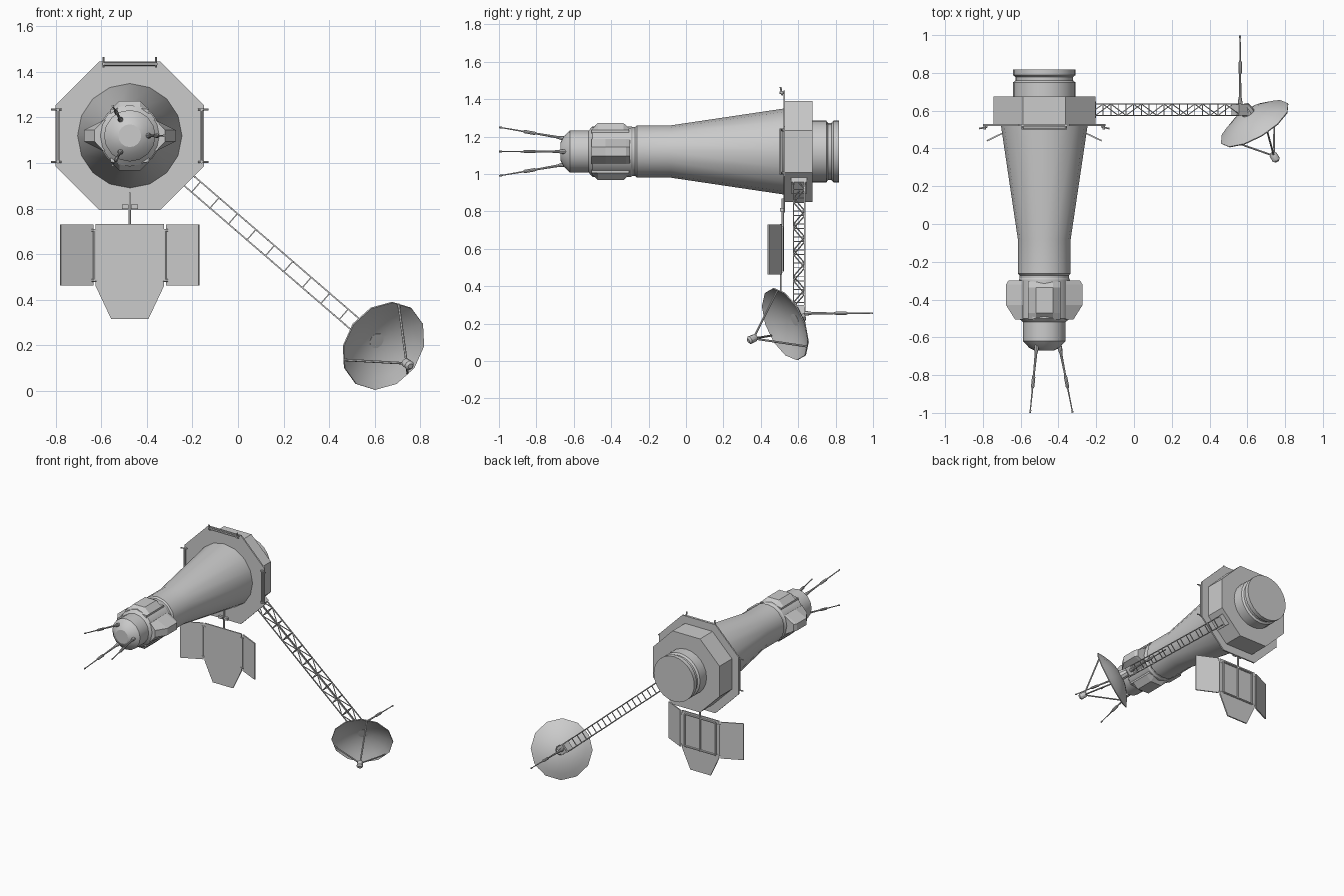
import bpy, bmesh, math
from mathutils import Vector, Matrix

if "Cube" in bpy.data.objects:
    bpy.data.objects.remove(bpy.data.objects["Cube"])

CX, CZ = -0.475, 1.12                 # long axis of the spacecraft body
AXIS = Vector((CX, 0, CZ))
Y = Vector((0, 1, 0))


def finish(name, bm, smooth=None):
    bmesh.ops.recalc_face_normals(bm, faces=bm.faces)
    me = bpy.data.meshes.new(name)
    bm.to_mesh(me)
    bm.free()
    ob = bpy.data.objects.new(name, me)
    bpy.context.collection.objects.link(ob)
    if smooth:
        bpy.ops.object.select_all(action='DESELECT')
        ob.select_set(True)
        bpy.context.view_layer.objects.active = ob
        bpy.ops.object.shade_smooth_by_angle(angle=math.radians(smooth))
    return ob


def add_loft(bm, rings):
    vs = [[bm.verts.new(p) for p in r] for r in rings]
    n = len(vs[0])
    for a, b in zip(vs, vs[1:]):
        for i in range(n):
            bm.faces.new((a[i], a[(i + 1) % n], b[(i + 1) % n], b[i]))
    bm.faces.new(vs[0])
    bm.faces.new(vs[-1])


def add_lathe(bm, prof, origin, axis, n, turn=0.0):
    """Revolve (distance along axis, radius) pairs about an axis."""
    q = Vector(axis).to_track_quat('Z', 'Y')
    ang = [2 * math.pi * (i + turn) / n for i in range(n)]
    add_loft(bm, [[Vector(origin) + q @ Vector((r * math.cos(t), r * math.sin(t), h))
                   for t in ang] for h, r in prof])


def lathe(name, prof, origin, axis, n, turn=0.0, smooth=None):
    bm = bmesh.new()
    add_lathe(bm, prof, origin, axis, n, turn)
    return finish(name, bm, smooth)


def rods(name, segs, n=6):
    bm = bmesh.new()
    for a, b, r in segs:
        a, b = Vector(a), Vector(b)
        add_lathe(bm, [(0, r), ((b - a).length, r)], a, b - a, n, 0.5)
    return finish(name, bm, 40)


def box(name, centre, size, rot=None):
    bm = bmesh.new()
    m = Matrix.Translation(centre) @ (rot or Matrix()) @ Matrix.Diagonal((*size, 1))
    bmesh.ops.create_cube(bm, size=1, matrix=m)
    return finish(name, bm)


def whip(name, a, b):
    """Whip aerial: thick sleeve, trap bulge, thin tip."""
    a, b = Vector(a), Vector(b)
    L = (b - a).length
    lathe(name, [(-.02, .012), (.02 * L, .012), (.1 * L, .007), (.42 * L, .005), (.45 * L, .009),
                 (.6 * L, .009), (.63 * L, .004), (.95 * L, .003), (.96 * L, .005), (L, .005)],
          a, b - a, 8, smooth=40)


# Main body: nose, collar, waist and flared cone
lathe("main_body", [(-.67, .05), (-.655, .08), (-.62, .113), (-.52, .113), (-.50, .135),
                    (-.295, .135), (-.285, .13), (-.272, .13), (-.262, .14), (-.08, .14),
                    (.525, .23), (.54, .23)], AXIS, Y, 16, smooth=25)

# Octagonal plate and equipment bay
k = 1 / math.cos(math.pi / 8)
lathe("octagon_plate", [(.52, .325 * k), (.53, .325 * k)], AXIS, Y, 8, 0.5)
lathe("equipment_bay", [(.53, .27 * k), (.675, .27 * k)], AXIS, Y, 8, 0.5)

# Rear engine ring
lathe("rear_ring", [(.67, .165), (.75, .165), (.76, .152), (.777, .152), (.788, .165),
                    (.818, .165)], AXIS, Y, 24, smooth=25)

# Four pods around the collar
for i in range(4):
    side = i % 2 == 0
    R, wb, wt = (.202, .068, .025) if side else (.153, .085, .045)
    ends = ([(-.505, .155), (-.43, R), (-.32, R), (-.30, R - .012)] if side
            else [(-.505, .12), (-.47, R), (-.335, R), (-.305, .125)])
    t = i * math.pi / 2
    e, u = Vector((math.cos(t), 0, math.sin(t))), Vector((-math.sin(t), 0, math.cos(t)))
    rings = []
    for y, r in ends:
        sec = [(-wb, .08), (-wb, .115), (-wt, r), (wt, r), (wb, .115), (wb, .08)]
        rings.append([AXIS + Y * y + e * b + u * a for a, b in sec])
    bm = bmesh.new()
    add_loft(bm, rings)
    finish("collar_pod_%d" % i, bm)

# Three nose aerials, splayed outward
for i in range(3):
    t = i * 2 * math.pi / 3
    e = Vector((math.cos(t), 0, math.sin(t)))
    whip("nose_aerial_%d" % i, AXIS + e * .082 + Y * -.655, AXIS + e * .15 + Y * -.999)

# Handrails on three plate edges
for i in range(3):
    t = i * math.pi / 2
    e, u = Vector((math.cos(t), 0, math.sin(t))), Vector((-math.sin(t), 0, math.cos(t)))
    P = lambda r, s, y: AXIS + e * r + u * s + Y * y
    segs = [(P(.315, -.11, .508), P(.315, .11, .508), .008)]
    for s in (-.115, .115):
        segs += [(P(.30, s, .515), P(.345, s, .505), .005),
                 (P(.315, s, .50), P(.315, s, .525), .007)]
    rods("handrail_%d" % i, segs)

# Hanging panel: centre panel with tapered foot
bm = bmesh.new()
outline = [(-.15, .733), (.15, .733), (.15, .46), (.082, .316), (-.082, .316), (-.15, .46)]
add_loft(bm, [[(CX + x, y, z) for x, z in outline] for y in (.502, .511)])
finish("centre_panel", bm)

# Angled side panels, hinges and rear frame
segs = []
for s in (-1, 1):
    bm = bmesh.new()
    a, b = Vector((CX + s * .16, .505, 0)), Vector((CX + s * .302, .437, 0))
    nrm = Vector((s * .43, .9, 0)) * .008
    add_loft(bm, [[p + Vector((0, 0, z)) for p in (a, b, b + nrm, a + nrm)] for z in (.463, .73)])
    finish("side_panel_%s" % ("left" if s < 0 else "right"), bm)
    x = CX + s * .156
    segs += [((x, .505, .48), (x, .505, .71), .006)]
    segs += [((CX + s * .14, .507, z), (CX + s * .168, .502, z), .006) for z in (.485, .705)]
    segs += [((CX + s * .125, .515, .48), (CX + s * .125, .515, .715), .007)]
segs += [((CX - .125, .515, z), (CX + .125, .515, z), .007) for z in (.48, .715)]
segs += [((CX, .517, .48), (CX, .517, .87), .006)]
rods("panel_frame", segs)
for s in (-1, 1):
    box("panel_bracket_%d" % s, (CX + s * .02, .515, .808), (.03, .025, .018))

# Lattice boom: four rails, rungs and zigzag bracing
A, B = Vector((-.265, .605, .965)), Vector((.545, .605, .266))
d = (B - A).normalized()
side = Vector((d.z, 0, -d.x))
W, BAYS = .03, 10
node = lambda i, p, q: A.lerp(B, i / BAYS) + side * p * W + Y * q * W
segs = [(node(0, p, q), node(BAYS, p, q), .0045) for p in (-1, 1) for q in (-1, 1)]
for i in range(BAYS + 1):
    for s in (-1, 1):
        segs.append((node(i, -1, s), node(i, 1, s), .0035))
        segs.append((node(i, s, -1), node(i, s, 1), .0035))
        if i < BAYS:
            q = s * (-1) ** i
            segs.append((node(i, s, q), node(i + 1, s, -q), .0035))
rods("lattice_boom", segs, 4)
tilt = Matrix.Rotation(-math.atan2(d.z, d.x), 4, 'Y')
box("boom_root", (-.255, .605, .95), (.07, .085, .08), tilt)
box("boom_end", (.563, .605, .255), (.07, .06, .06), tilt)
whip("boom_aerial", (.562, .64, .255), (.562, .999, .255))

# Dish with thin shell
n = Vector((.476, -.80, -.36)).normalized()
C, R, D = Vector((.638, .533, .198)), .207, .07
rr = [.02, .07, .12, .165, R]
prof = [(-D * (1 - (r / R) ** 2), r) for r in rr]
prof += [(h + .006, r - .002) for h, r in reversed(prof)]
lathe("dish", prof, C, n, 12, smooth=30)
lathe("dish_mount", [(-.115, .028), (-.085, .035), (-.06, .035)], C, n, 10, smooth=30)

# Feed horn on three legs
feed = C + n * .215
lathe("feed_horn", [(-.02, .012), (-.01, .02), (.025, .022), (.035, .012)], feed, n, 10, smooth=35)
start = Vector((.04, 0, .19))
start -= n * start.dot(n) / 1
start = start.normalized() * (R - .008)
legs = [(C + Matrix.Rotation(i * 2 * math.pi / 3, 3, n) @ start, feed, .0055) for i in range(3)]
rods("feed_legs", legs)
